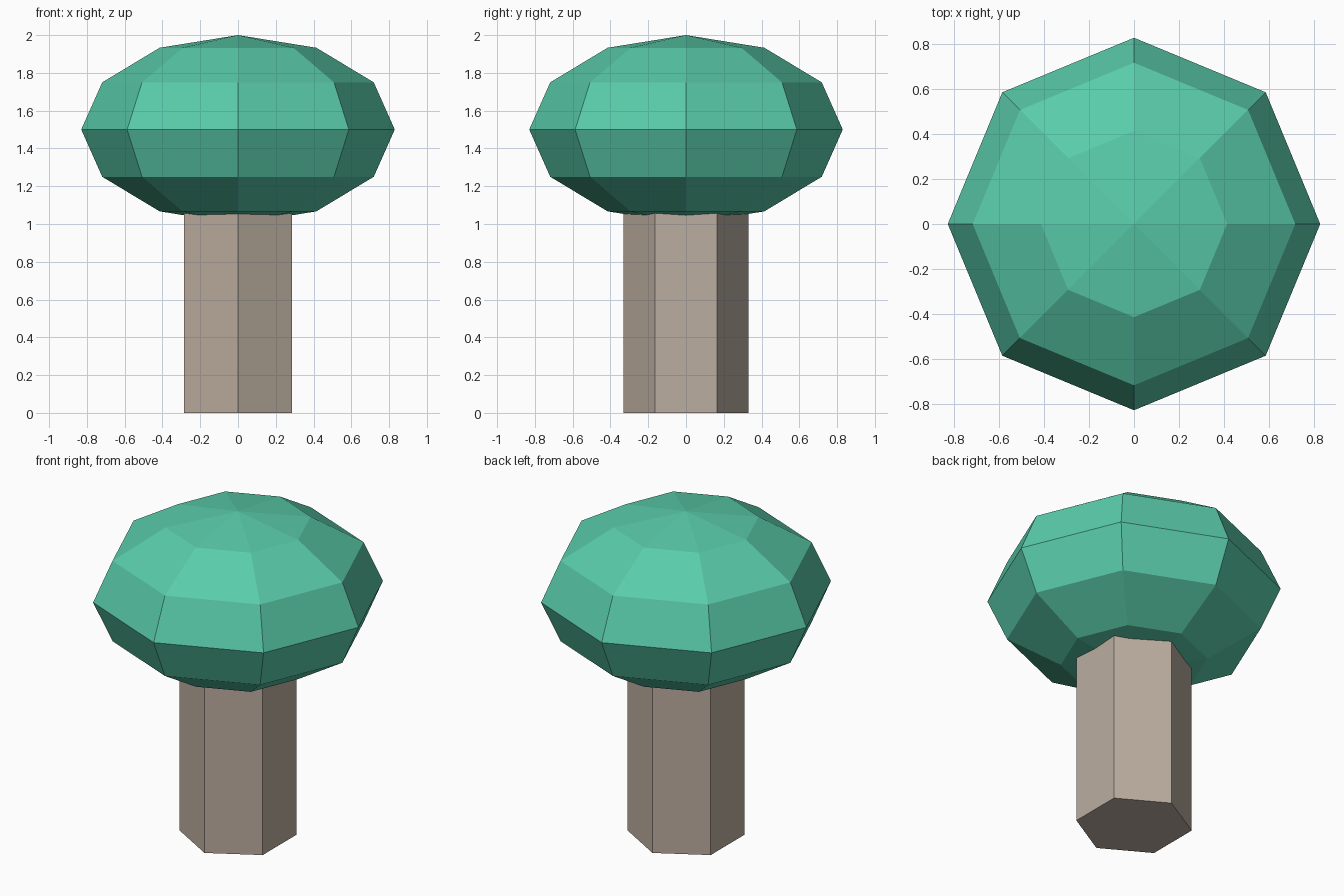
import bpy

if "Cube" in bpy.data.objects:
    bpy.data.objects.remove(bpy.data.objects["Cube"])


def finish(name, color):
    ob = bpy.context.object
    ob.name = name
    mat = bpy.data.materials.new(name + "_color")
    mat.diffuse_color = (*color, 1)
    mat.use_nodes = True
    mat.node_tree.nodes["Principled BSDF"].inputs["Base Color"].default_value = mat.diffuse_color
    ob.data.materials.append(mat)
    return ob


# Hexagonal stem, top tucked inside the cap
H = 1.2
bpy.ops.mesh.primitive_cylinder_add(vertices=6, radius=0.33, depth=H, location=(0, 0, H / 2))
finish("stem", (0.50, 0.42, 0.35))

# Flattened low-poly cap
bpy.ops.mesh.primitive_uv_sphere_add(segments=8, ring_count=6, radius=1, location=(0, 0, 1.5))
cap = finish("cap", (0.10, 0.60, 0.40))
cap.scale = (0.83, 0.83, 0.5)
bpy.ops.object.transform_apply(location=False, rotation=False, scale=True)
